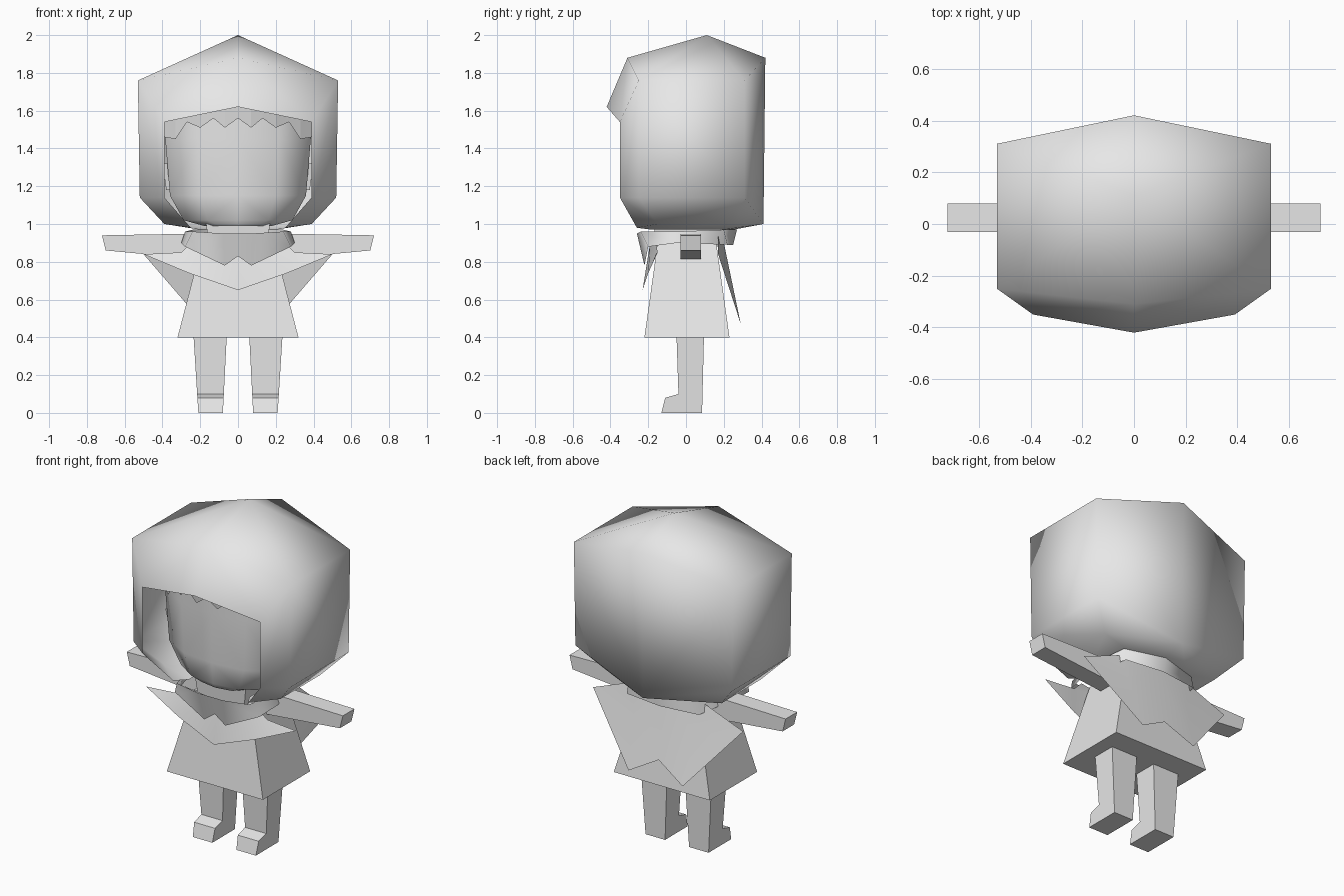
import bpy
import bmesh

cube = bpy.data.objects.get("Cube")
if cube:
    bpy.data.objects.remove(cube)

grey = bpy.data.materials.new("light_grey")
grey.use_nodes = True
grey.diffuse_color = (0.8, 0.8, 0.8, 1)
grey.node_tree.nodes["Principled BSDF"].inputs["Base Color"].default_value = (0.8, 0.8, 0.8, 1)


def build(name, verts, faces, mirror=False, smooth=False):
    """Make a mesh object, optionally mirrored and joined across x = 0."""
    bm = bmesh.new()
    points = [bm.verts.new(v) for v in verts]
    for face in faces:
        bm.faces.new([points[i] for i in face])
    if mirror:
        bmesh.ops.mirror(bm, geom=bm.verts[:] + bm.edges[:] + bm.faces[:],
                         axis="X", merge_dist=0.001)
    bmesh.ops.recalc_face_normals(bm, faces=bm.faces[:])
    for face in bm.faces:
        face.smooth = smooth
    mesh = bpy.data.meshes.new(name)
    bm.to_mesh(mesh)
    bm.free()
    mesh.materials.append(grey)
    obj = bpy.data.objects.new(name, mesh)
    bpy.context.collection.objects.link(obj)
    return obj


def loft(name, rings, closed=True, caps=True, **options):
    """Skin a row of rings that have equal point counts."""
    n = len(rings[0])
    verts = [p for ring in rings for p in ring]
    faces = []
    for r in range(len(rings) - 1):
        for i in range(n if closed else n - 1):
            j = (i + 1) % n
            faces.append((r * n + i, r * n + j, r * n + n + j, r * n + n + i))
    if closed and caps:
        faces += [tuple(range(n)), tuple(range(len(verts) - n, len(verts)))]
    return build(name, verts, faces, **options)


def rect(x0, x1, y0, y1, z):
    return [(x0, y0, z), (x1, y0, z), (x1, y1, z), (x0, y1, z)]


# Hood: one half of an open, faceted shell with soft shading
hood = [
    (0, .11, 2), (0, -.31, 1.88), (0, .42, 1.88), (.53, -.25, 1.76), (.53, .31, 1.76),
    (0, -.42, 1.62), (.39, -.35, 1.54), (.39, -.35, 1.14), (.52, -.25, 1.14),
    (.52, .31, 1.14), (0, .41, 1), (.25, -.26, .98), (.39, -.15, 1), (.39, .22, 1),
    (.2, -.18, .97), (.2, .2, .97), (0, .25, .97)]
hood_faces = [
    (0, 1, 3), (0, 3, 4), (0, 4, 2), (1, 5, 6, 3), (3, 6, 7, 8), (3, 8, 9, 4),
    (4, 9, 10, 2), (7, 11, 12, 8), (8, 12, 13, 9), (9, 13, 10),
    (10, 13, 15, 16), (13, 12, 14, 15), (12, 11, 14)]
build("hood", hood, hood_faces, mirror=True, smooth=True)

# Head inside the hood
outline = [(0, -.25), (.2, -.23), (.36, -.14), (.36, .2), (0, .3)]
levels = [(1.7, 1.1), (1.45, 1.07), (1.15, 1), (1.02, .8), (.99, .5)]
loft("head", [[(x * s, y * (s if y > 0 else (s + 3) / 4), z) for x, y in outline]
              for z, s in levels], closed=False, mirror=True, smooth=True)

# Ragged fringe across the brow
teeth = [(0, 1.56), (.07, 1.51), (.13, 1.56), (.2, 1.51), (.27, 1.54), (.33, 1.45), (.39, 1.46)]
loft("fringe", [[(x, -.3 + x * x, z) for x, z in teeth],
                [(x, -.32 + x * x, 1.68) for x, z in teeth]], closed=False, mirror=True)

# Neck
loft("neck", [rect(-.15, .15, -.16, .16, .85), rect(-.17, .17, -.17, .19, 1.01)])

# Dress
loft("dress", [rect(-.32, .32, -.22, .23, .4), rect(-.19, .19, -.15, .16, .9)])

# Collar ring with a notched front
collar_top = [(0, -.26, .95), (.08, -.26, .95), (.24, -.24, .96), (.28, -.05, .96),
              (.24, .2, .97), (0, .27, .97)]
collar_low = [(0, -.22, .83), (.07, -.22, .78), (.28, -.2, .88), (.3, -.05, .9),
              (.24, .22, .89), (0, .25, .89)]
loft("collar", [collar_top, collar_low], closed=False, mirror=True, smooth=True)

# Front cape panel with one centre point
build("front_cape",
      [(0, -.19, .9), (.24, -.16, .91), (.3, -.15, .85), (.5, -.16, .84),
       (.26, -.2, .74), (0, -.23, .65)],
      [(0, 1, 2, 4), (2, 3, 4), (0, 4, 5)], mirror=True, smooth=True)

# Back cape panel with two hanging points
build("back_cape",
      [(0, .19, .95), (.24, .17, .94), (.5, .17, .84), (.2, .21, .76),
       (.18, .29, .47), (0, .26, .57)],
      [(0, 1, 3), (1, 2, 3), (2, 4, 3), (0, 3, 4, 5)], mirror=True, smooth=True)

# Limbs and ears on both sides
shoe_profile = [(-.05, .4), (.095, .4), (.085, 0), (-.13, 0), (-.11, .08), (-.04, .1)]
for side, word in ((1, "left"), (-1, "right")):
    loft(word + "_arm", [[(side * x, y, z) for x, y, z in ring] for ring in (
        [(.17, -.03, .81), (.17, .08, .81), (.17, .08, .95), (.17, -.03, .95)],
        [(.7, -.03, .86), (.7, .08, .86), (.72, .08, .94), (.72, -.03, .94)])])
    loft(word + "_leg", [
        [(side * (.08 - z / 20), y, z) for y, z in shoe_profile],
        [(side * (.21 + z / 16), y, z) for y, z in shoe_profile]])
    loft(word + "_ear", [
        rect(side * .35, side * .38, -.1, 0, 1.18), rect(side * .35, side * .4, -.12, .02, 1.32)])
